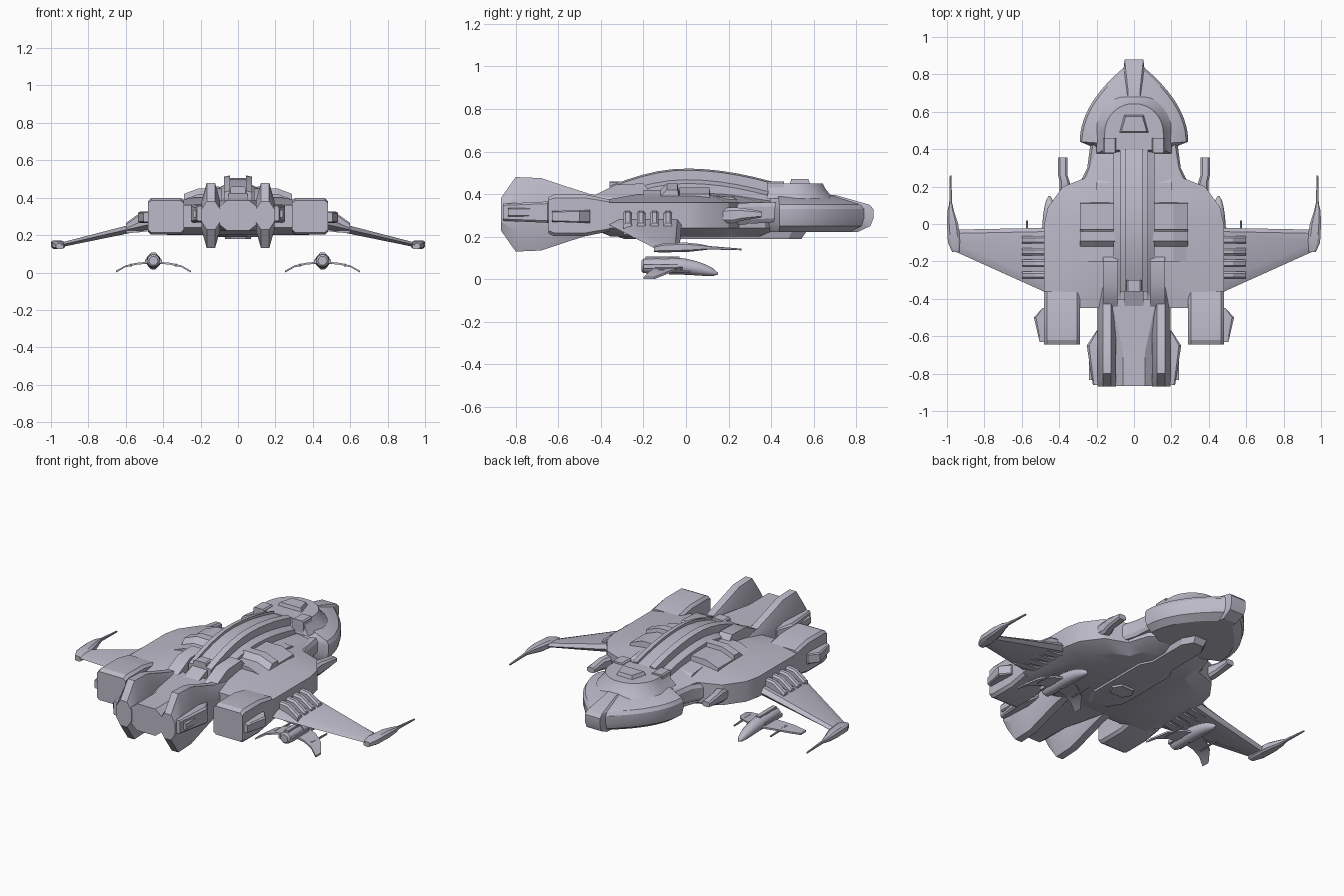
import bpy, bmesh
from math import sin, cos, pi, radians, sqrt

if "Cube" in bpy.data.objects:
    bpy.data.objects.remove(bpy.data.objects["Cube"])

grey = bpy.data.materials.new("lavender grey")
grey.use_nodes = True
grey.diffuse_color = (0.5, 0.49, 0.58, 1)
grey.node_tree.nodes["Principled BSDF"].inputs["Base Color"].default_value = grey.diffuse_color

DECK = 0.4       # height of the upper deck
SIDE = 0.48      # half width of the hull
MIDLINE = 0.305  # height of the engine axis


def loft(name, rings, mirror=True, smooth=25):
    """Skin a list of equal rings, cap both ends and optionally mirror across x."""
    bm = bmesh.new()
    loops = [[bm.verts.new(point) for point in ring] for ring in rings]
    count = len(loops[0])
    for lower, upper in zip(loops, loops[1:]):
        for i in range(count):
            j = (i + 1) % count
            bm.faces.new((lower[i], lower[j], upper[j], upper[i]))
    bm.faces.new(loops[0])
    bm.faces.new(loops[-1])
    bmesh.ops.recalc_face_normals(bm, faces=bm.faces)
    mesh = bpy.data.meshes.new(name)
    bm.to_mesh(mesh)
    bm.free()
    mesh.materials.append(grey)
    part = bpy.data.objects.new(name, mesh)
    bpy.context.collection.objects.link(part)
    if mirror:
        part.modifiers.new("mirror", "MIRROR").use_mirror_merge = False
    bpy.ops.object.select_all(action="DESELECT")
    part.select_set(True)
    bpy.context.view_layer.objects.active = part
    bpy.ops.object.shade_smooth_by_angle(angle=radians(smooth))


def plan(name, half, levels, centre=0):
    """Symmetric plan outline stacked at (scale, height) levels."""
    outline = half + [(-x, y) for x, y in reversed(half)]
    loft(name, [[(x * scale, centre + (y - centre) * scale, z) for x, y in outline]
                for scale, z in levels], mirror=False)


def side(name, profile, inner, outer, drop=0.0, mirror=True):
    """Side profile of (y, z) points carried outwards, its outer end lowered by drop."""
    loft(name, [[(inner, y, z) for y, z in profile],
                [(outer, y, z - drop) for y, z in profile]], mirror)


def octagon(y, x, z, width, height, cut):
    a, b = width / 2, height / 2
    c, d = a - cut * width, b - cut * height
    corners = [(c, -b), (a, -d), (a, d), (c, b), (-c, b), (-a, d), (-a, -d), (-c, -b)]
    return [(x + dx, y, z + dz) for dx, dz in corners]


def body(name, sections, cut=0.2, mirror=True):
    """Chamfered body along y from sections of (y, x, z, width, height)."""
    loft(name, [octagon(*section, cut) for section in sections], mirror)


def box(name, centre, size, mirror=True):
    x, y, z = centre
    width, depth, height = size
    body(name, [(y + end * depth / 2, x, z, width, height) for end in (-1, 1)], 0.1, mirror)


# Main hull and neck
hull = [(0.12, 0.44), (0.21, 0.37), (0.25, 0.25), (0.38, 0.2),
        (0.46, 0.09), (SIDE, 0), (SIDE, -0.45), (0.2, -0.45)]
plan("main_hull", hull, [(0.78, 0.2), (1, 0.24), (1, 0.36), (0.5, DECK)])

# Forward saucer, raised dome and bridge
steps = [i / 10 for i in range(11)]
saucer = [(max(0.05, 0.29 * (1 - t * t)), 0.44 * (1 + t)) for t in reversed(steps)]
saucer += [(0.24, 0.42), (0.19, 0.39)]
plan("saucer", saucer, [(0.84, 0.222), (0.97, 0.25), (1, 0.285), (1, 0.33),
                        (0.96, 0.35), (0.62, 0.395)], 0.42)
dome = [(0.17 * sin(t * pi / 2), 0.49 + 0.17 * cos(t * pi / 2)) for t in steps[1:]]
plan("dome", dome + [(0.17, 0.39)], [(1.18, 0.38), (1, 0.42), (0.92, 0.45)], 0.46)
plan("bridge", [(0.05, 0.58), (0.075, 0.49)], [(1.1, 0.44), (0.9, 0.47)], 0.53)
box("dome_rear_step", (0.13, 0.42, 0.42), (0.07, 0.08, 0.08))

# Keel and belly hatch
keel = [(0.04, 0.57), (0.08, 0.5), (0.08, 0.22), (0.12, 0.14), (0.12, -0.3), (0.06, -0.4)]
plan("keel", keel, [(0.86, 0.19), (1, 0.23)], 0.37)
hatch = [(0.05, -0.04), (0.085, -0.1), (0.05, -0.16)]
plan("belly_hatch", hatch, [(0.8, 0.18), (1, 0.22)], -0.1)


# Arched spine with raised rails and lower flanks
def arch(back, front, lowered):
    """Cosine crest that falls faster towards the stern."""
    crest = []
    for t in steps:
        y = back + (front - back) * t
        reach = 0.6 if y > 0 else 0.45
        crest.append((y, DECK - lowered + 0.12 * cos(pi / 2 * y / reach)))
    return crest + [(front, 0.35), (back, 0.35)]


side("spine", arch(-0.55, DECK, 0.015), -0.05, 0.05, mirror=False)
side("spine_rail", arch(-0.36, DECK, 0), 0.042, 0.075, drop=0.008)
side("spine_flank", arch(-0.4, DECK, 0.05), 0.07, 0.11, drop=0.02)
box("spine_hatch", (0, -0.33, 0.43), (0.08, 0.06, 0.06), mirror=False)

# Ramped ducts beside the spine
duct = [(-0.48, 0.35), (-0.44, 0.39), (-0.33, 0.445), (-0.2, 0.45), (-0.12, 0.35)]
side("rear_duct", duct, 0.085, 0.165)

# Stepped shoulder armour, level inboard and sloping outboard
rear_armour = [(-0.2, 0.35), (-0.2, 0.42), (-0.12, 0.42), (-0.09, 0.45), (-0.04, 0.45), (-0.02, 0.35)]
front_armour = [(-0.04, 0.35), (-0.03, 0.43), (0.11, 0.43), (0.12, 0.35)]
for place, profile in (("rear", rear_armour), ("front", front_armour)):
    side(f"{place}_shoulder", profile, 0.06, 0.21)
    side(f"{place}_shoulder_slope", profile, 0.21, 0.29, drop=0.03)
side("front_deck", [(0.1, 0.35), (0.1, 0.41), (0.22, DECK), (0.3, 0.35)], 0.06, 0.2, drop=0.015)

# Twin main engines with the block between them
swell = [(-0.87, 0.15), (-0.8, 0.35), (-0.68, 0.34), (-0.56, 0.26), (-0.45, 0.19), (-0.34, 0.15)]
body("main_engine", [(y, 0.145, MIDLINE, 0.1, height) for y, height in swell], cut=0.28)
body("engine_block", [(-0.865, 0, MIDLINE, 0.2, 0.16), (-0.68, 0, MIDLINE, 0.2, 0.16),
                      (-0.4, 0, MIDLINE, DECK, 0.17)], mirror=False)
body("engine_side_box", [(-0.86, 0.19, 0.315, 0.06, 0.08), (-0.65, 0.19, 0.315, 0.125, 0.1),
                         (-0.57, 0.18, 0.315, 0.04, 0.07)], cut=0.1)
box("engine_side_panel", (0.21, -0.76, 0.315), (0.06, 0.15, 0.04))

# Outboard engine pods
body("outer_pod", [(y, 0.385, 0.3, 0.19, height) for y, height in
                   ((-0.645, 0.17), (-0.62, 0.195), (-0.47, 0.195), (-0.36, 0.15))], cut=0.08)
body("pod_side_box", [(-0.63, SIDE, 0.295, 0.05, 0.05), (-0.5, SIDE, 0.295, 0.11, 0.06),
                      (-0.45, SIDE, 0.295, 0.02, 0.06)], cut=0.1)

# Wings
wing = []
for x, back, front, z, thick in ((0.44, -0.38, -0.02, 0.265, 0.026), (0.95, -0.15, -0.03, 0.147, 0.012)):
    wing.append([(x, back, z), (x, back + 0.05, z - thick), (x, front - 0.02, z - thick),
                 (x, front, z), (x, front - 0.02, z + thick), (x, back + 0.05, z + thick)])
loft("wing", wing)

# Vents over the wing roots
for i in range(4):
    y = -0.085 - 0.063 * i
    rings = []
    for x, top in ((0.45, 0.325), (0.53, 0.315), (0.6, 0.265)):
        section = [(-0.02, 0.1), (0.02, 0.1), (0.02, 0.01), (0.01, 0), (-0.01, 0), (-0.02, 0.01)]
        rings.append([(x, y + dy, max(top - dz, 0.21)) for dy, dz in section])
    loft(f"root_vent_{i + 1}", rings)

# Wingtip guns
body("wingtip", [(-0.15, 0.952, 0.142, 0.04, 0.03), (-0.1, 0.96, 0.148, 0.07, 0.043),
                 (0, 0.97, 0.15, 0.06, 0.045), (0.07, 0.98, 0.15, 0.035, 0.03),
                 (0.11, 0.98, 0.148, 0.016, 0.016), (0.26, 0.981, 0.14, 0.008, 0.008)])

# Forward cannons on the hull shoulders
body("forward_cannon", [(0.12, 0.365, 0.3, 0.07, 0.06), (0.22, 0.37, 0.3, 0.055, 0.075),
                        (0.26, 0.38, 0.305, 0.05, 0.06), (0.355, 0.38, 0.305, 0.05, 0.03)])
body("neck_strut", [(0.2, 0.26, 0.3, 0.08, 0.1), (0.3, 0.225, 0.31, 0.05, 0.1),
                    (0.43, 0.2, 0.315, 0.065, 0.09)])

# Escort craft below each wing
ESCORT = 0.452


def round_body(name, stations, x=ESCORT, sides=12):
    """Round body along y from stations of (y, z, radius)."""
    turn = [2 * pi * i / sides for i in range(sides)]
    loft(name, [[(x + r * cos(a), y, z + r * sin(a)) for a in turn]
                for y, z, r in stations], smooth=40)


round_body("escort_engine", [(-0.21, 0.063, 0.024), (-0.2, 0.063, 0.034),
                             (-0.14, 0.063, 0.038), (-0.05, 0.063, 0.034)])
round_body("escort_nose", [(-0.08 + 0.23 * t, 0.063 - 0.037 * t * t, 0.04 * sqrt(1.01 - t * t))
                           for t in steps])
box("escort_top_block", (ESCORT, -0.11, 0.095), (0.03, 0.16, 0.022))
for place, s in (("outer", 1), ("inner", -1)):
    box(f"escort_{place}_pipe", (ESCORT + s * 0.035, -0.12, 0.06), (0.02, 0.16, 0.022))
    rings = []
    for reach, back, front, z in ((0.02, -0.14, -0.01, 0.048), (0.09, -0.15, -0.04, 0.042),
                                  (0.15, -0.17, -0.08, 0.028), (0.2, -0.2, -0.15, 0)):
        x = ESCORT + s * reach
        rings.append([(x, back, z), (x, front, z), (x, front, z + 0.01), (x, back, z + 0.01)])
    loft(f"escort_{place}_wing", rings)
    round_body(f"escort_{place}_gun", [(-0.13, 0.04, 0.008), (0.02, 0.036, 0.005)],
               ESCORT + s * 0.12, sides=8)
